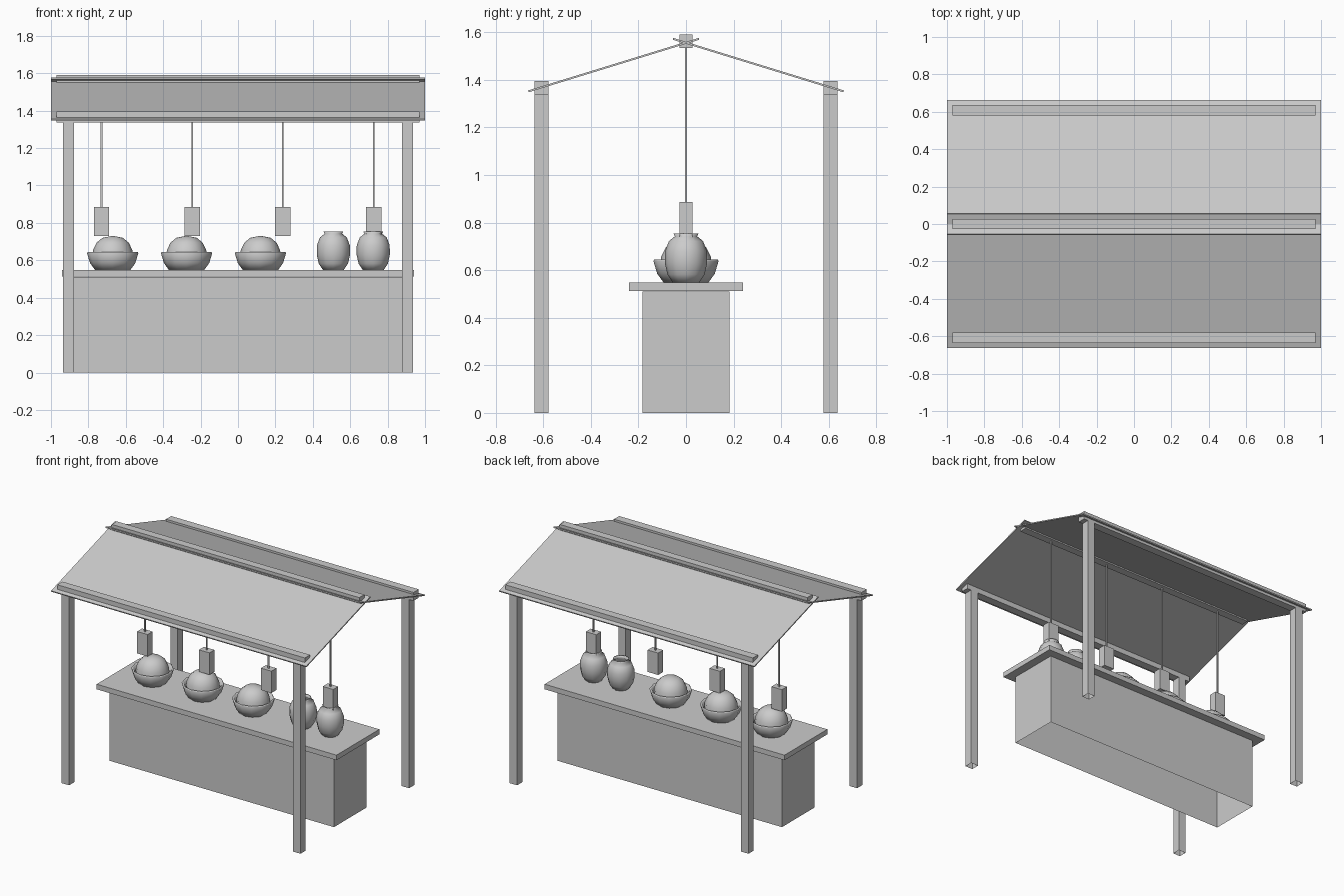
import bpy, bmesh, math
from mathutils import Matrix

if "Cube" in bpy.data.objects:
    bpy.data.objects.remove(bpy.data.objects["Cube"])


def finish(name, bm, smooth=False):
    bmesh.ops.recalc_face_normals(bm, faces=bm.faces)
    me = bpy.data.meshes.new(name)
    bm.to_mesh(me)
    bm.free()
    if smooth:
        for p in me.polygons:
            p.use_smooth = True
    ob = bpy.data.objects.new(name, me)
    bpy.context.collection.objects.link(ob)
    return ob


def box(name, center, size, tilt=0.0, open_bottom=False):
    bm = bmesh.new()
    bmesh.ops.create_cube(bm, size=1)
    if open_bottom:
        low = [f for f in bm.faces if f.calc_center_median().z < -0.4]
        bmesh.ops.delete(bm, geom=low, context='FACES_ONLY')
    m = Matrix.Translation(center) @ Matrix.Rotation(tilt, 4, 'X') @ Matrix.Diagonal((*size, 1))
    bmesh.ops.transform(bm, matrix=m, verts=bm.verts)
    return finish(name, bm)


def lathe(name, profile, x, segments=12):
    bm = bmesh.new()
    pts = [bm.verts.new((r, 0, z)) for r, z in profile]
    edges = [bm.edges.new(pair) for pair in zip(pts, pts[1:])]
    bmesh.ops.spin(bm, geom=pts + edges, cent=(0, 0, 0), axis=(0, 0, 1),
                   angle=2 * math.pi, steps=segments)
    bmesh.ops.remove_doubles(bm, verts=bm.verts, dist=0.0005)
    bmesh.ops.translate(bm, verts=bm.verts, vec=(x, 0, 0))
    return finish(name, bm, smooth=True)


# counter
box("counter_base", (0, 0, 0.255), (1.76, 0.365, 0.51), open_bottom=True)
box("counter_top", (0, 0, 0.53), (1.88, 0.48, 0.036))

# posts, eave beams and roof panels
for side, s in (("front", -1), ("back", 1)):
    for end, e in (("left", -1), ("right", 1)):
        box(f"{side}_{end}_post", (e * 0.907, s * 0.608, 0.668),
            (0.058, 0.058, 1.336), open_bottom=True)
    box(f"{side}_eave_beam", (0, s * 0.608, 1.366), (1.94, 0.058, 0.06))
    box(f"{side}_roof_panel", (0, s * 0.304, 1.462), (2.0, 0.75, 0.008),
        tilt=-s * math.atan2(0.22, 0.715))
box("ridge_beam", (0, 0, 1.562), (1.94, 0.056, 0.058))

# hanging lamps
for i, x in enumerate((-0.73, -0.245, 0.24, 0.725)):
    box(f"lamp_cord_{i + 1}", (x, 0, 1.215), (0.009, 0.009, 0.67))
    box(f"lamp_box_{i + 1}", (x, 0, 0.808), (0.082, 0.056, 0.155))

# bowls with a heaped dome
bowl = [(0, 0.549), (0.095, 0.549), (0.121, 0.585), (0.137, 0.638),
        (0.133, 0.645), (0.122, 0.637), (0.105, 0.60)]
dome = [(0.109, 0.62), (0.105, 0.655), (0.086, 0.694), (0.055, 0.72), (0, 0.731)]
for i, x in enumerate((-0.67, -0.275, 0.12)):
    lathe(f"bowl_{i + 1}", bowl, x)
    lathe(f"bowl_filling_{i + 1}", dome, x)

# vases
vase = [(0, 0.549), (0.056, 0.549), (0.078, 0.582), (0.089, 0.63), (0.088, 0.68),
        (0.072, 0.722), (0.047, 0.742), (0.053, 0.754), (0.045, 0.752),
        (0.038, 0.738), (0.06, 0.715), (0.07, 0.65), (0.045, 0.57), (0, 0.565)]
for i, x in enumerate((0.51, 0.723)):
    lathe(f"vase_{i + 1}", vase, x)
